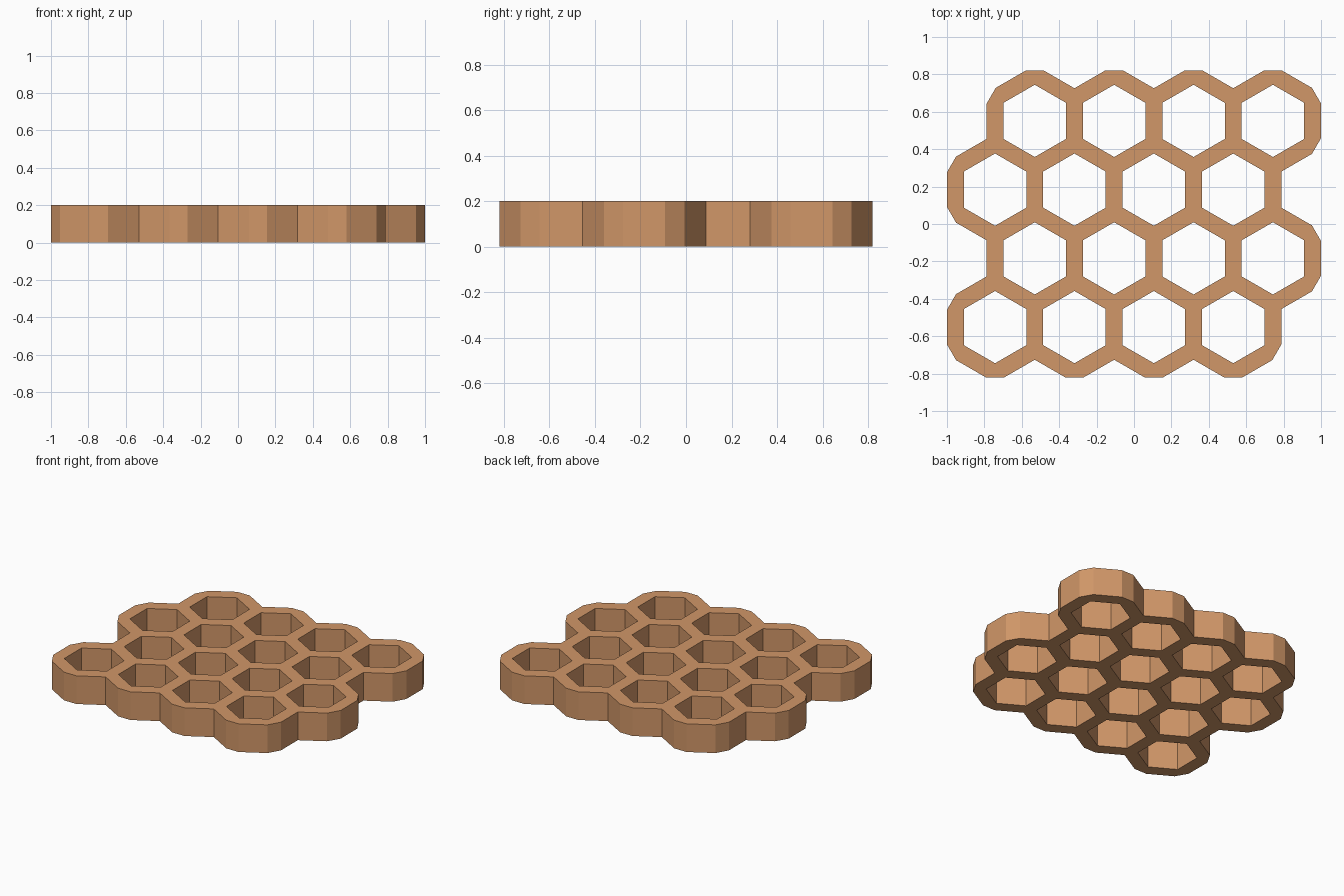
import bpy, bmesh
from math import radians, sqrt, cos, sin
from mathutils import Vector

if "Cube" in bpy.data.objects:
    bpy.data.objects.remove(bpy.data.objects["Cube"])

T = 0.045                      # half wall thickness
PITCH = (2 - 2 * T) / 4.5      # spacing of cells along a row
R = PITCH / sqrt(3)            # lattice hexagon radius
HEIGHT = 0.2
MITRE = 2 * T / sqrt(3)        # corner offset of the wall lines
CHAMFER = 0.024                # blunted outer corner distance


def polar(deg, r):
    return Vector((r * cos(radians(deg)), r * sin(radians(deg)), 0))


# Four staggered rows of four cells
centres = [Vector(((col - 1.5) * PITCH + (PITCH / 4 if row % 2 else -PITCH / 4),
                   (row - 1.5) * 1.5 * R, 0))
           for row in range(4) for col in range(4)]


def is_cell(p):
    return any((p - c).length < 0.01 for c in centres)


bm = bmesh.new()


def face(*pts):
    f = bm.faces.new([bm.verts.new(p) for p in pts])
    f.normal_update()
    if f.normal.z < 0:
        f.normal_flip()


def neighbour(c, k):
    return c + polar(60 + 60 * k, PITCH)


def outer_point(c, k, corner, side):
    """Outside wall point at a corner of boundary edge k of cell c."""
    v = c + polar(30 + 60 * corner, R)
    other = neighbour(c, k - 1 if corner == k else k + 1)
    if is_cell(other):                       # concave corner between two cells
        return v + (neighbour(c, k) - v).normalized() * MITRE
    a = 30 + 60 * corner                     # convex corner, blunted
    half = (MITRE - CHAMFER) * sqrt(3)
    return v + polar(a, CHAMFER) + polar(a + 90, half) * side


for c in centres:
    for k in range(6):
        v0, v1 = c + polar(30 + 60 * k, R), c + polar(90 + 60 * k, R)
        i0, i1 = c + polar(30 + 60 * k, R - MITRE), c + polar(90 + 60 * k, R - MITRE)
        # inner half of the wall
        face(i0, v0, v1, i1)
        # outer half of the wall along the rim
        if not is_cell(neighbour(c, k)):
            face(v0, outer_point(c, k, k, 1), outer_point(c, k, k + 1, -1), v1)
            # blunt corner cap between two rim walls
            if not is_cell(neighbour(c, k + 1)):
                face(v1, outer_point(c, k, k + 1, -1),
                     outer_point(c, k + 1, k + 1, 1))

bmesh.ops.remove_doubles(bm, verts=bm.verts, dist=0.001)
mesh = bpy.data.meshes.new("honeycomb_panel")
bm.to_mesh(mesh)
bm.free()

# Honeycomb panel, thickened upward from the ground
panel = bpy.data.objects.new("honeycomb_panel", mesh)
bpy.context.collection.objects.link(panel)
solid = panel.modifiers.new("thickness", 'SOLIDIFY')
solid.thickness = HEIGHT
solid.offset = 1

mat = bpy.data.materials.new("honey_brown")
mat.diffuse_color = (0.64, 0.31, 0.14, 1)
mat.use_nodes = True
mat.node_tree.nodes["Principled BSDF"].inputs["Base Color"].default_value = mat.diffuse_color
mesh.materials.append(mat)
